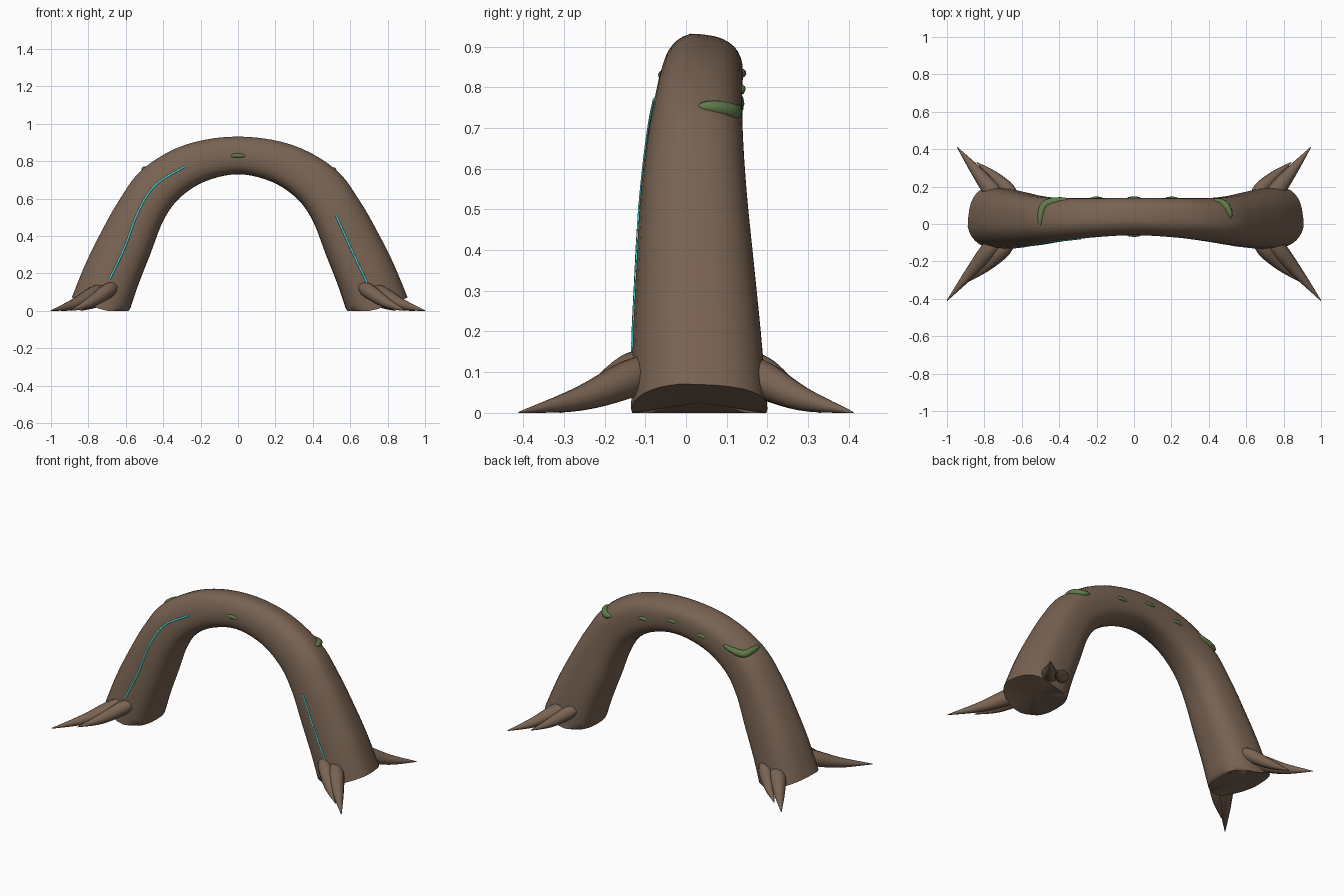
import bpy, bmesh, math
from mathutils import Vector
from mathutils.bvhtree import BVHTree

if "Cube" in bpy.data.objects:
    bpy.data.objects.remove(bpy.data.objects["Cube"])


def material(name, rgb):
    m = bpy.data.materials.new(name)
    m.diffuse_color = (*rgb, 1)
    m.use_nodes = True
    m.node_tree.nodes["Principled BSDF"].inputs["Base Color"].default_value = m.diffuse_color
    return m


BARK = material("brown bark", (0.19, 0.125, 0.085))
MOSS = material("green moss", (0.115, 0.195, 0.07))
GLOW = material("cyan glow", (0.07, 0.68, 0.70))


def spline(rows, steps):
    """Catmull-Rom interpolation through rows of numbers."""
    out, n = [], len(rows)
    for i in range(n - 1):
        b, c = rows[i], rows[i + 1]
        a = rows[i - 1] if i else [2 * p - q for p, q in zip(b, c)]
        d = rows[i + 2] if i + 2 < n else [2 * q - p for p, q in zip(b, c)]
        for s in range(steps):
            t = s / steps
            out.append([0.5 * (2 * q + (r - p) * t + (2 * p - 5 * q + 4 * r - u) * t * t
                               + (3 * q - p - 3 * r + u) * t ** 3)
                        for p, q, r, u in zip(a, b, c, d)])
    return out + [list(rows[-1])]


def loft(name, rings, mat, angle=50):
    """Skin closed rings and close both ends with a fan."""
    bm = bmesh.new()
    vs = [[bm.verts.new(p) for p in ring] for ring in rings]
    k = len(rings[0])
    for a, b in zip(vs, vs[1:]):
        for i in range(k):
            bm.faces.new((a[i], a[(i + 1) % k], b[(i + 1) % k], b[i]))
    for ring in (vs[0], vs[-1]):
        c = bm.verts.new(sum((v.co for v in ring), Vector()) / k)
        for i in range(k):
            bm.faces.new((ring[i], ring[(i + 1) % k], c))
    bmesh.ops.recalc_face_normals(bm, faces=bm.faces)
    tree = BVHTree.FromBMesh(bm)
    me = bpy.data.meshes.new(name)
    bm.to_mesh(me)
    bm.free()
    me.materials.append(mat)
    ob = bpy.data.objects.new(name, me)
    bpy.context.collection.objects.link(ob)
    bpy.context.view_layer.objects.active = ob
    ob.select_set(True)
    bpy.ops.object.shade_smooth_by_angle(angle=math.radians(angle))
    ob.select_set(False)
    return tree


def tube(name, rows, mat, sides=10, ground=False):
    """Tube through rows of x, y, z, radius."""
    rings = []
    for i, r in enumerate(rows):
        a, b = rows[max(i - 1, 0)], rows[min(i + 1, len(rows) - 1)]
        t = (Vector(b[:3]) - Vector(a[:3])).normalized()
        u = t.cross(Vector((0.05, 0.1, 1))).normalized()
        w = u.cross(t)
        ring = []
        for k in range(sides):
            g = 2 * math.pi * k / sides
            p = Vector(r[:3]) + max(r[3], 0.001) * (u * math.cos(g) + w * math.sin(g))
            if ground:
                p.z = max(p.z, 0)
            ring.append(p)
        rings.append(ring)
    return loft(name, rings, mat)


# Arched trunk: inner x,z / outer x,z / front y, back y
half = [(.595, -.05, .905, .07, -.135, .20), (.54, .12, .83, .25, -.13, .185),
        (.47, .30, .75, .41, -.122, .168), (.40, .48, .65, .585, -.112, .15),
        (.315, .60, .52, .755, -.095, .14), (.18, .69, .29, .885, -.073, .138)]
crown = (0, .73, 0, .93, -.06, .14)
left = [(-a, b, -c * .98, d, e, f) for a, b, c, d, e, f in half]
rings = []
for ix, iz, ox, oz, y0, y1 in spline(left + [crown] + half[::-1], 5):
    ring = []
    for k in range(32):
        g = 2 * math.pi * k / 32
        c, s = math.cos(g), math.sin(g)
        u = math.copysign(abs(c) ** .75, c)
        v = math.copysign(abs(s) ** .75, s)
        if u > 0:                              # ridge towards the front, sloping backwards
            u *= 1 - .10 * abs(v + .3)
        w = 1 - .12 * max(u, 0) * max(-v, 0)   # softer front upper corner
        f = .5 + .5 * u * (1 + .03 * (u > 0))
        y = (y0 + y1) / 2 + (y1 - y0) / 2 * v * w
        ring.append(Vector((ix + (ox - ix) * f, y, max(0, iz + (oz - iz) * f))))
    rings.append(ring)
trunk = loft("arched_trunk", rings, BARK, 60)

# Pointed roots at the four corners
roots = {
    "front_long": [(.70, -.06, .115, .035), (.77, -.135, .085, .047), (.875, -.26, .035, .03), (1, -.41, .001, .002)],
    "front_short": [(.65, -.08, .14, .025), (.70, -.14, .105, .04), (.79, -.225, .045, .029), (.89, -.31, .001, .002)],
    "back_long": [(.70, .11, .11, .035), (.76, .18, .085, .047), (.845, .285, .035, .03), (.945, .41, .001, .002)],
    "back_short": [(.64, .145, .13, .025), (.68, .19, .10, .038), (.755, .26, .045, .027), (.84, .33, .001, .002)]}
for side, sx in (("left", -1), ("right", 1)):
    for nm, rows in roots.items():
        tube(f"root_{nm}_{side}", spline([(sx * x, y, z, r) for x, y, z, r in rows], 5), BARK, 12, True)


def moss(name, pts, radius, sink=.003):
    """Tapered moss strip hugging the trunk surface."""
    rows = []
    path = spline(pts, 5)
    for i, p in enumerate(path):
        loc, normal = trunk.find_nearest(Vector(p))[:2]
        t = i / (len(path) - 1)
        r = radius * (.15 + math.sin(math.pi * t) ** .5 if 0 < t < 1 else .15)
        rows.append((*(loc - normal * sink), r))
    tube(name, rows, MOSS)


moss("moss_left", [(-.51, -.01, .77), (-.51, .06, .77), (-.49, .13, .765), (-.43, .15, .765), (-.35, .15, .78)], .019)
moss("moss_right", [(.52, .03, .757), (.51, .08, .757), (.48, .14, .755), (.43, .16, .757)], .018)
for i, (x, y, z) in enumerate([(-.2, .2, .79), (0, .2, .835), (.2, .2, .79), (0, -.2, .835)]):
    moss(f"moss_patch_{i}", [(x - .038, y, z), (x, y, z + .003), (x + .038, y, z)], .010)

# Thin glowing veins on the front of the trunk
veins = {"left": [(-.685, .17), (-.605, .34), (-.55, .49), (-.49, .61), (-.42, .69), (-.285, .77)],
         "right": [(.525, .51), (.56, .43), (.60, .34), (.69, .15)]}
for side, pts in veins.items():
    rows = []
    for x, z in spline(pts, 6):
        hit = trunk.ray_cast(Vector((x, -1, z)), Vector((0, 1, 0)))[0]
        if hit:
            rows.append((hit.x, hit.y + .001, hit.z, .0055))
    tube(f"glowing_vein_{side}", rows, GLOW, 8)
